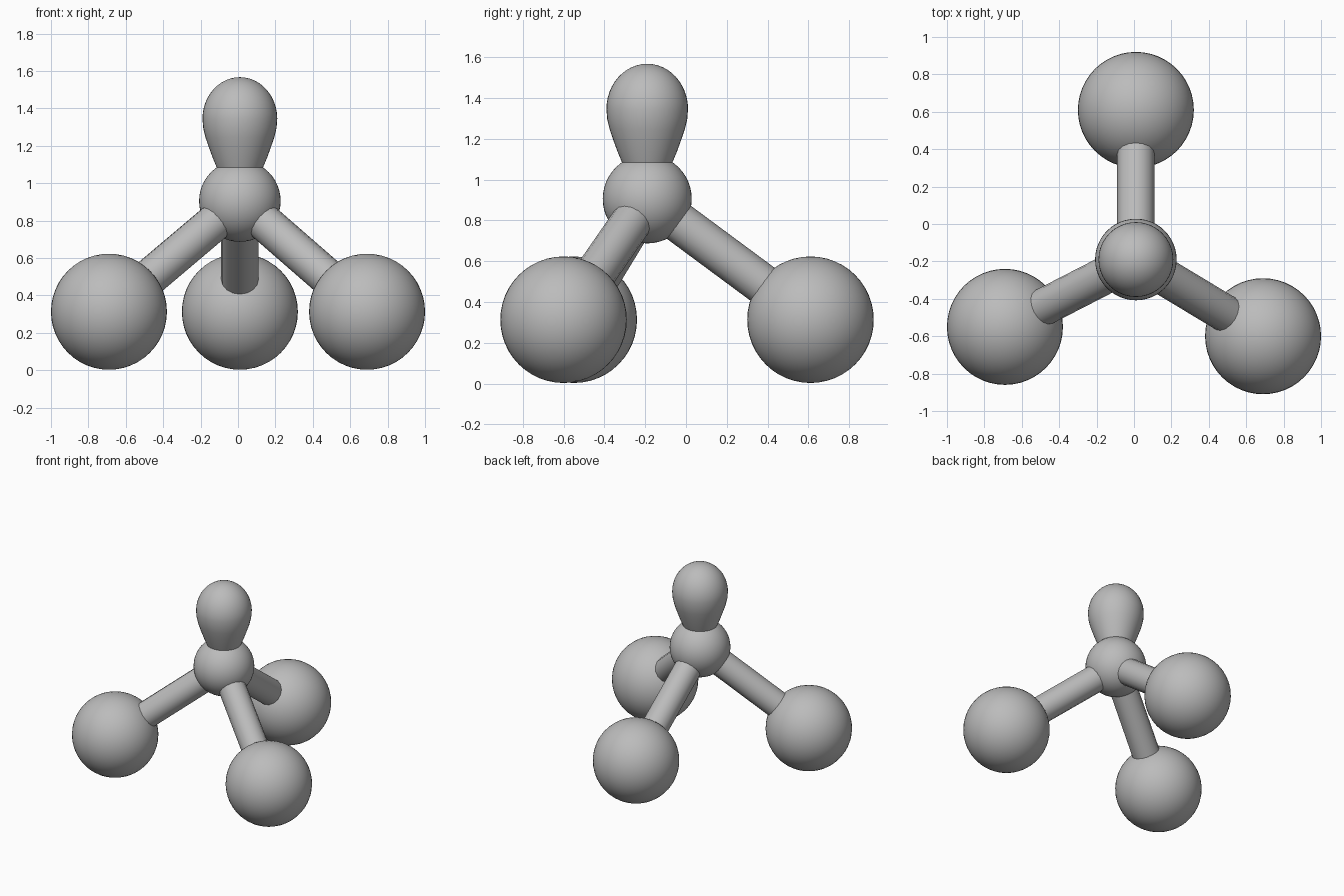
import bpy, bmesh, math
from mathutils import Vector

cube = bpy.data.objects.get("Cube")
if cube:
    bpy.data.objects.remove(cube)

grey = bpy.data.materials.new("neutral grey")
grey.use_nodes = True
color = (0.5, 0.5, 0.5, 1)
grey.diffuse_color = color
grey.node_tree.nodes["Principled BSDF"].inputs["Base Color"].default_value = color


def finish(bm, name, location):
    mesh = bpy.data.meshes.new(name)
    bmesh.ops.recalc_face_normals(bm, faces=bm.faces)
    bm.to_mesh(mesh)
    bm.free()
    mesh.materials.append(grey)
    obj = bpy.data.objects.new(name, mesh)
    obj.location = location
    bpy.context.collection.objects.link(obj)
    bpy.ops.object.select_all(action="DESELECT")
    obj.select_set(True)
    bpy.context.view_layer.objects.active = obj
    bpy.ops.object.shade_smooth_by_angle(angle=math.radians(40))
    return obj


def ball(name, center, radius):
    bm = bmesh.new()
    bmesh.ops.create_uvsphere(bm, u_segments=48, v_segments=24, radius=radius)
    finish(bm, name, center)


def rod(name, start, end, radius):
    axis = end - start
    bm = bmesh.new()
    bmesh.ops.create_cone(bm, cap_ends=True, segments=16, radius1=radius,
                          radius2=radius, depth=axis.length)
    obj = finish(bm, name, (start + end) / 2)
    obj.rotation_euler = axis.to_track_quat("Z", "Y").to_euler()


# Central ball
hub = Vector((0.01, -0.19, 0.905))
ball("central_ball", hub, 0.218)

# Three outer balls and the rods that carry them
outer = {
    "back": Vector((0.01, 0.61, 0.313)),
    "front_right": Vector((-0.69, -0.55, 0.313)),
    "front_left": Vector((0.69, -0.60, 0.313)),
}
for side, center in outer.items():
    ball(side + "_ball", center, 0.31)
    rod(side + "_rod", hub, center, 0.1)

# Teardrop lobe: tapered stem below, rounded dome above
profile = [(0, 0), (0.05, 0.04), (0.09, 0.1), (0.124, 0.18), (0.145, 0.23),
           (0.165, 0.285), (0.184, 0.34), (0.196, 0.39)]
for i in range(13):
    a = math.pi / 2 * i / 12
    profile.append((0.2 * math.cos(a), 0.44 + 0.222 * math.sin(a)))
bm = bmesh.new()
verts = [bm.verts.new((r, 0, z)) for r, z in profile]
edges = [bm.edges.new(pair) for pair in zip(verts, verts[1:])]
bmesh.ops.spin(bm, geom=verts + edges, cent=(0, 0, 0), axis=(0, 0, 1),
               angle=math.tau, steps=40)
bmesh.ops.remove_doubles(bm, verts=bm.verts, dist=0.0005)
finish(bm, "teardrop_lobe", hub)
